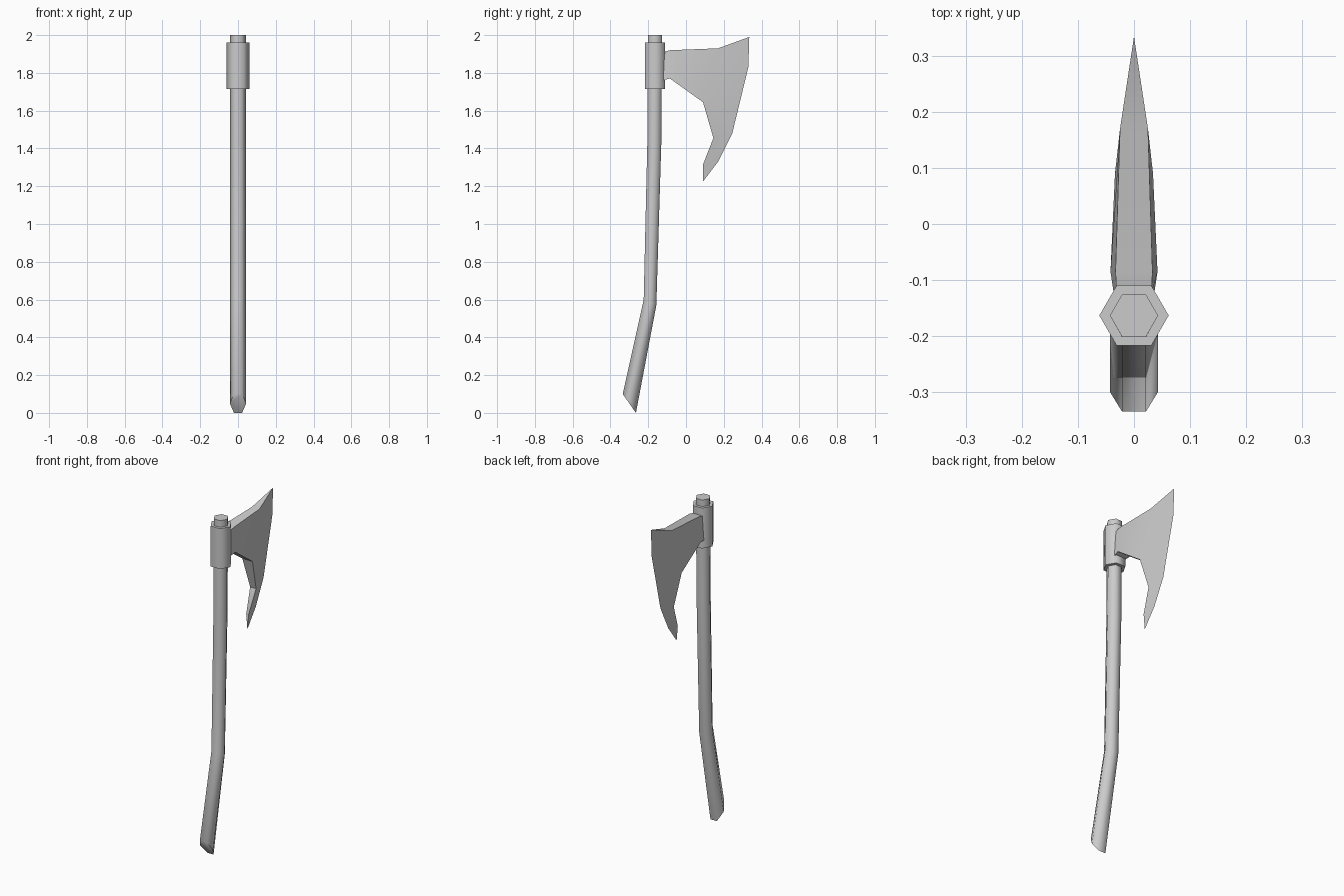
import bpy, math

if "Cube" in bpy.data.objects:
    bpy.data.objects.remove(bpy.data.objects["Cube"])


def make_object(name, verts, faces, angle):
    mesh = bpy.data.meshes.new(name)
    mesh.from_pydata(verts, [], faces)
    mesh.validate()
    obj = bpy.data.objects.new(name, mesh)
    bpy.context.collection.objects.link(obj)
    bpy.ops.object.select_all(action='DESELECT')
    obj.select_set(True)
    bpy.context.view_layer.objects.active = obj
    bpy.ops.object.mode_set(mode='EDIT')
    bpy.ops.mesh.select_all(action='SELECT')
    bpy.ops.mesh.normals_make_consistent(inside=False)
    bpy.ops.object.mode_set(mode='OBJECT')
    bpy.ops.object.shade_smooth_by_angle(angle=math.radians(angle))
    return obj


def hex_loft(name, rings, half_width):
    """Hexagonal bar; each ring is (back y, back z, front y, front z)."""
    verts, faces = [], []
    for y0, z0, y1, z1 in rings:
        ym, zm = (y0 + y1) / 2, (z0 + z1) / 2
        h = half_width / 2
        verts += [(half_width, ym, zm), (h, y1, z1), (-h, y1, z1),
                  (-half_width, ym, zm), (-h, y0, z0), (h, y0, z0)]
    for r in range(len(rings) - 1):
        for i in range(6):
            j = (i + 1) % 6
            faces.append((r * 6 + i, r * 6 + j, r * 6 + 6 + j, r * 6 + 6 + i))
    last = (len(rings) - 1) * 6
    faces += [tuple(range(6)), tuple(range(last, last + 6))]
    return make_object(name, verts, faces, 65)


# Bent handle with a slanted butt
hex_loft("handle", [(-0.335, 0.10, -0.265, 0.0),
                    (-0.224, 0.60, -0.157, 0.57),
                    (-0.205, 1.42, -0.131, 1.42),
                    (-0.201, 2.0, -0.126, 2.0)], 0.043)

# Socket around the handle top
hex_loft("collar", [(-0.217, 1.715, -0.11, 1.715),
                    (-0.217, 1.96, -0.11, 1.96)], 0.062)

# Blade outline: (y, z, half thickness), zero along the cutting edge
outline = [(-0.125, 1.91, 0.031), (-0.085, 1.92, 0.033), (0.17, 1.93, 0.025),
           (0.335, 1.99, 0), (0.33, 1.83, 0), (0.245, 1.48, 0),
           (0.17, 1.33, 0), (0.09, 1.225, 0), (0.09, 1.315, 0.008),
           (0.145, 1.455, 0.02), (0.09, 1.645, 0.034),
           (-0.085, 1.77, 0.042), (-0.125, 1.76, 0.036)]
cheek = [(0, 1, 11, 12), (1, 2, 10, 11), (2, 3, 4), (2, 4, 10),
         (4, 5, 10), (5, 9, 10), (5, 6, 8, 9), (6, 7, 8)]

verts, right, left = [], [], []
for y, z, t in outline:
    right.append(len(verts))
    verts.append((t, y, z))
    if t:
        verts.append((-t, y, z))
    left.append(len(verts) - 1)

faces = [tuple(right[i] for i in f) for f in cheek]
faces += [tuple(left[i] for i in reversed(f)) for f in cheek]
# Rim joining the two cheeks
for i in range(len(outline)):
    j = (i + 1) % len(outline)
    rim = list(dict.fromkeys((right[i], left[i], left[j], right[j])))
    if len(rim) > 2:
        faces.append(tuple(rim))
make_object("blade", verts, faces, 30)
